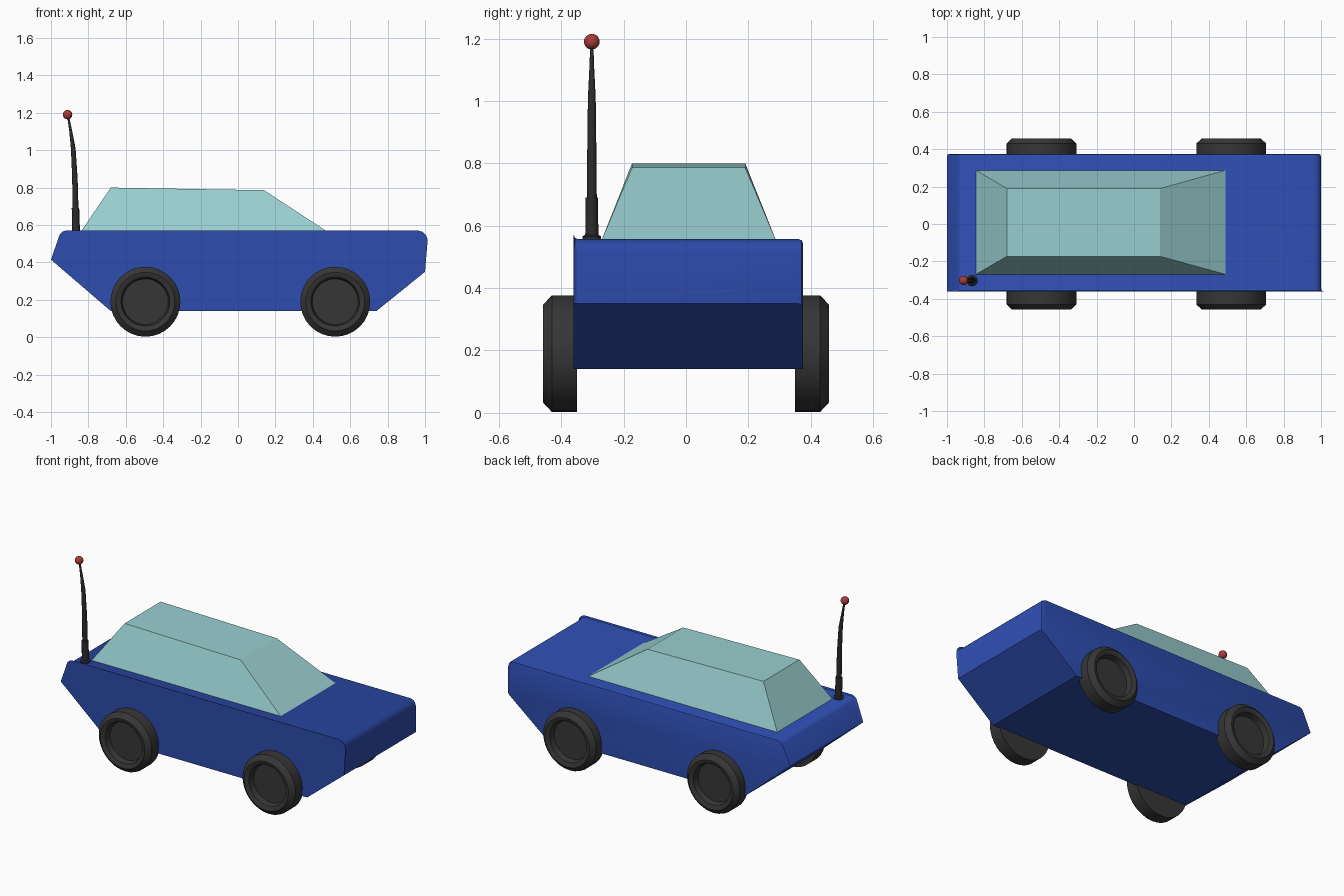
import bpy, bmesh, math
from mathutils import Vector

if "Cube" in bpy.data.objects:
    bpy.data.objects.remove(bpy.data.objects["Cube"])


def material(name, rgb):
    m = bpy.data.materials.new(name)
    m.diffuse_color = (*rgb, 1)
    m.use_nodes = True
    m.node_tree.nodes["Principled BSDF"].inputs["Base Color"].default_value = m.diffuse_color
    return m


BLUE = material("blue paint", (0.026, 0.072, 0.42))
GLASS = material("pale teal glass", (0.32, 0.62, 0.63))
RUBBER = material("dark rubber", (0.037, 0.037, 0.037))
BLACK = material("antenna black", (0.025, 0.025, 0.025))
RED = material("red ball", (0.40, 0.045, 0.04))


def finish(bm, name, mat, smooth=None):
    bmesh.ops.recalc_face_normals(bm, faces=bm.faces)
    me = bpy.data.meshes.new(name)
    bm.to_mesh(me)
    bm.free()
    ob = bpy.data.objects.new(name, me)
    bpy.context.collection.objects.link(ob)
    me.materials.append(mat)
    if smooth:
        bpy.ops.object.select_all(action='DESELECT')
        ob.select_set(True)
        bpy.context.view_layer.objects.active = ob
        bpy.ops.object.shade_smooth_by_angle(angle=math.radians(smooth))
    return ob


def loft(name, mat, rings, axis, sides, smooth):
    """Rings of (centre, radius) around the y or z axis, capped at both ends."""
    bm = bmesh.new()
    loops = []
    for c, r in rings:
        loop = []
        for i in range(sides):
            a = 2 * math.pi * i / sides
            u, v = r * math.cos(a), r * math.sin(a)
            off = (u, 0, v) if axis == 'y' else (u, v, 0)
            loop.append(bm.verts.new(Vector(c) + Vector(off)))
        loops.append(loop)
    for a, b in zip(loops, loops[1:]):
        for i in range(sides):
            j = (i + 1) % sides
            bm.faces.new((a[i], a[j], b[j], b[i]))
    bm.faces.new(loops[0])
    bm.faces.new(loops[-1])
    return finish(bm, name, mat, smooth)


# Body: side profile extruded across y, upper side edges bevelled
Y0, Y1 = -0.36, 0.375
profile = [(-0.68, 0.14), (0.74, 0.14), (1.0, 0.35), (1.0, 0.518), (0.994, 0.537),
           (0.98, 0.551), (0.96, 0.557), (-0.915, 0.557), (-0.93, 0.553),
           (-0.942, 0.54), (-1.0, 0.415)]
bm = bmesh.new()
near = [bm.verts.new((x, Y0, z)) for x, z in profile]
far = [bm.verts.new((x, Y1, z)) for x, z in profile]
bm.faces.new(near)
bm.faces.new(far)
n = len(profile)
for i in range(n):
    j = (i + 1) % n
    bm.faces.new((near[i], near[j], far[j], far[i]))
bm.normal_update()
rim = [e for e in bm.edges
       if abs(e.verts[0].co.y - e.verts[1].co.y) < 1e-4
       and min(v.co.z for v in e.verts) > 0.34
       and max(v.co.z for v in e.verts) > 0.5]
bmesh.ops.bevel(bm, geom=rim, offset=0.014, segments=2, profile=0.5, affect='EDGES')
finish(bm, "car_body", BLUE, 35)

# Cabin: tapered block with a slightly sloping roof
bm = bmesh.new()
base = [bm.verts.new(p) for p in ((-0.85, -0.272, 0.55), (0.50, -0.272, 0.55),
                                  (0.50, 0.29, 0.55), (-0.85, 0.29, 0.55))]
roof = [bm.verts.new(p) for p in ((-0.68, -0.173, 0.80), (0.14, -0.173, 0.786),
                                  (0.14, 0.19, 0.786), (-0.68, 0.19, 0.80))]
bm.faces.new(base)
bm.faces.new(roof)
for i in range(4):
    j = (i + 1) % 4
    bm.faces.new((base[i], base[j], roof[j], roof[i]))
finish(bm, "cabin", GLASS)

# Wheels: chamfered tyre with a dished outer face
section = [(0.35, 0.187), (0.43, 0.187), (0.458, 0.157), (0.458, 0.15),
           (0.447, 0.13), (0.41, 0.122)]
for end, x in (("rear", -0.495), ("front", 0.52)):
    for side, s in (("near", -1), ("far", 1)):
        loft(f"{end}_wheel_{side}", RUBBER,
             [((x, s * y, 0.19), r) for y, r in section], 'y', 32, 30)

# Antenna: flange, socket and a gently bent tapering rod
AY = -0.302
rod = [(-0.866, 0.55, 0.030), (-0.866, 0.566, 0.030), (-0.866, 0.571, 0.021),
       (-0.869, 0.69, 0.020), (-0.869, 0.691, 0.016), (-0.872, 0.85, 0.0145),
       (-0.881, 1.01, 0.0125), (-0.894, 1.10, 0.008), (-0.908, 1.18, 0.005)]
loft("antenna", BLACK, [((x, AY, z), r) for x, z, r in rod], 'z', 12, 35)

# Antenna tip ball
bpy.ops.mesh.primitive_uv_sphere_add(segments=20, ring_count=12, radius=0.025,
                                     location=(-0.911, AY, 1.19))
ball = bpy.context.object
ball.name = "antenna_ball"
ball.data.materials.append(RED)
bpy.ops.object.shade_smooth()
